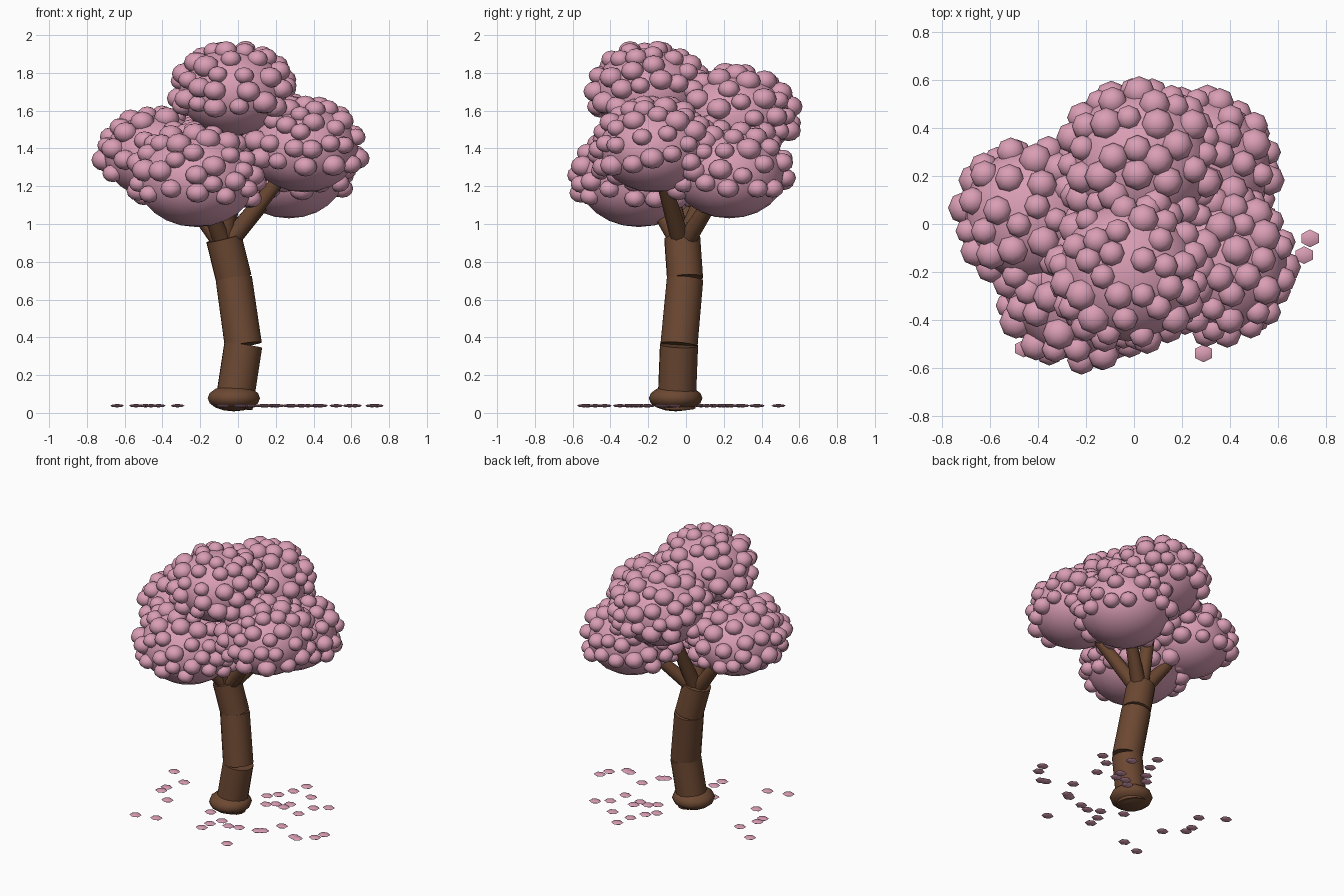
import bpy, bmesh, math, random
from mathutils import Matrix, Vector

if "Cube" in bpy.data.objects:
    bpy.data.objects.remove(bpy.data.objects["Cube"])

random.seed(7)


def material(name, rgb):
    m = bpy.data.materials.new(name)
    m.diffuse_color = (*rgb, 1)
    m.use_nodes = True
    m.node_tree.nodes["Principled BSDF"].inputs["Base Color"].default_value = m.diffuse_color
    return m


BARK = material("bark brown", (0.15, 0.065, 0.032))
PINK = material("blossom pink", (0.70, 0.34, 0.46))


def finish(name, bm, mat):
    me = bpy.data.meshes.new(name)
    bm.to_mesh(me)
    bm.free()
    for p in me.polygons:
        p.use_smooth = True
    me.materials.append(mat)
    ob = bpy.data.objects.new(name, me)
    bpy.context.collection.objects.link(ob)
    ob.select_set(True)
    bpy.context.view_layer.objects.active = ob
    bpy.ops.object.shade_smooth_by_angle(angle=math.radians(50))
    ob.select_set(False)
    return ob


def ball(bm, centre, size, seg, rings):
    bmesh.ops.create_uvsphere(
        bm, u_segments=seg, v_segments=rings, radius=1,
        matrix=Matrix.Translation(centre) @ Matrix.Diagonal((*size, 1)))


def limb(name, a, b, r1, r2, sides=12):
    a, b = Vector(a), Vector(b)
    d = b - a
    bm = bmesh.new()
    bmesh.ops.create_cone(
        bm, cap_ends=True, segments=sides, radius1=r1, radius2=r2, depth=d.length,
        matrix=Matrix.Translation((a + b) / 2) @ d.to_track_quat('Z', 'Y').to_matrix().to_4x4())
    finish(name, bm, BARK)


# Trunk: three leaning segments and a swollen foot
path = [(-0.023, -0.05, 0.03), (0.028, -0.037, 0.36), (-0.022, -0.005, 0.71), (-0.075, -0.02, 0.925)]
radii = [0.102, 0.1, 0.096, 0.094]
for i in range(3):
    limb(f"trunk_{i + 1}", path[i], path[i + 1], radii[i], radii[i + 1] + 0.002, 16)
bm = bmesh.new()
ball(bm, (-0.022, -0.055, 0.078), (0.142, 0.142, 0.07), 14, 8)
finish("trunk_foot", bm, BARK)

# Canopy clumps: centre and horizontal radius
clumps = {
    "top": ((-0.025, -0.20, 1.70), 0.29),
    "front_left": ((-0.22, -0.25, 1.24), 0.32),
    "right": ((0.35, -0.17, 1.40), 0.29),
    "back_right": ((0.27, 0.23, 1.27), 0.30),
    "back": ((0.02, 0.26, 1.56), 0.30),
    "left": ((-0.43, 0.04, 1.36), 0.28),
}
SQUASH = 0.8


def depth_in(p, c, r):
    d = p - Vector(c)
    d.z /= SQUASH
    return d.length / r


for name, (c, r) in clumps.items():
    # Branch reaching into the clump
    limb(f"branch_{name}", (-0.07, -0.02, 0.88), c, 0.052, 0.03, 10)
    # Smooth leafy mass
    bm = bmesh.new()
    ball(bm, c, (r, r, r * SQUASH), 18, 12)
    finish(f"clump_{name}", bm, PINK)
    # Blossom balls scattered over its upper part
    bm = bmesh.new()
    placed = []
    for _ in range(1500):
        z = random.uniform(-0.42, 1)
        a = random.uniform(0, math.tau)
        h = math.sqrt(1 - z * z)
        p = Vector(c) + Vector((h * math.cos(a), h * math.sin(a), z * SQUASH)) * r
        if any((p - q).length < 0.088 for q in placed):
            continue
        placed.append(p)
        if any(n != name and depth_in(p, *clumps[n]) < 0.8 for n in clumps):
            continue
        s = random.uniform(0.05, 0.07)
        ball(bm, p, (s, s, s * 0.85), 8, 6)
    finish(f"blossoms_{name}", bm, PINK)

# Fallen petals
petals = [
    (-.64, .18), (-.49, .08), (-.54, -.05), (-.54, -.11), (-.42, -.21), (-.46, -.52),
    (-.32, -.48), (.21, .49), (.18, .38), (.52, .30), (.33, .37), (.08, .22), (.20, .15),
    (.27, .14), (.28, .20), (.44, .24), (.29, -.54), (.01, -.43), (.02, -.35), (.06, -.27),
    (.14, -.31), (.21, -.29), (.34, -.26), (.37, -.24), (.43, -.11), (.59, -.20),
    (.62, -.21), (.71, -.13), (.735, -.06), (.13, .28), (-.08, -.20), (.15, .11), (.41, .11)]
bm = bmesh.new()
for x, y in petals:
    ball(bm, (x, y, 0.038), (0.042, 0.037, 0.009), 6, 4)
finish("fallen_petals", bm, PINK)
